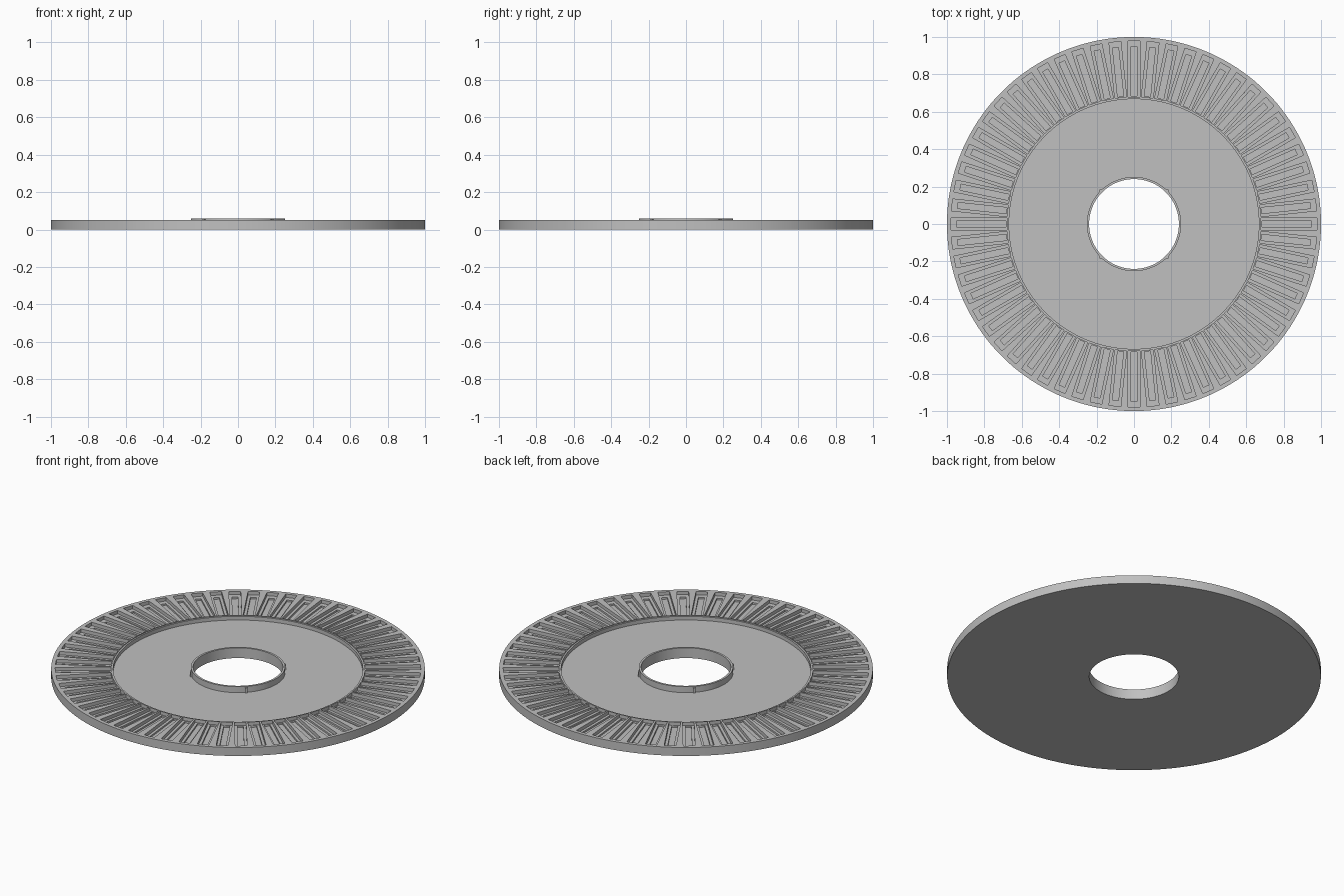
import bpy, bmesh, math
from mathutils import Matrix

if "Cube" in bpy.data.objects:
    bpy.data.objects.remove(bpy.data.objects["Cube"])

SLOTS = 60
SEGMENTS = 180

grey = bpy.data.materials.new("plain_grey")
grey.diffuse_color = (0.53, 0.53, 0.53, 1)
grey.use_nodes = True
grey.node_tree.nodes["Principled BSDF"].inputs["Base Color"].default_value = grey.diffuse_color


def make_object(name, bm):
    bmesh.ops.recalc_face_normals(bm, faces=bm.faces)
    mesh = bpy.data.meshes.new(name)
    bm.to_mesh(mesh)
    bm.free()
    mesh.materials.append(grey)
    ob = bpy.data.objects.new(name, mesh)
    bpy.context.collection.objects.link(ob)
    return ob


def lathe(name, profile):
    """Revolve a closed (radius, height) outline around z."""
    bm = bmesh.new()
    rings = []
    for i in range(SEGMENTS):
        a = 2 * math.pi * i / SEGMENTS
        rings.append([bm.verts.new((r * math.cos(a), r * math.sin(a), z)) for r, z in profile])
    n = len(profile)
    for i in range(SEGMENTS):
        p, q = rings[i], rings[(i + 1) % SEGMENTS]
        for j in range(n):
            k = (j + 1) % n
            bm.faces.new((p[j], q[j], q[k], p[k]))
    return make_object(name, bm)


def radial_boxes(name, count, r0, r1, width, z0, z1, start=0.0):
    """Ring of boxes pointing outward."""
    bm = bmesh.new()
    for i in range(count):
        m = (Matrix.Rotation(start + 2 * math.pi * i / count, 4, 'Z')
             @ Matrix.Translation(((r0 + r1) / 2, 0, (z0 + z1) / 2))
             @ Matrix.Diagonal((r1 - r0, width, z1 - z0, 1)))
        bmesh.ops.create_cube(bm, size=1, matrix=m)
    return make_object(name, bm)


def cut(target, cutter):
    mod = target.modifiers.new("cut", 'BOOLEAN')
    mod.operation = 'DIFFERENCE'
    mod.solver = 'EXACT'
    mod.object = cutter
    bpy.context.view_layer.objects.active = target
    bpy.ops.object.modifier_apply(modifier=mod.name)
    bpy.data.objects.remove(cutter)


def smooth(ob):
    bpy.ops.object.select_all(action='DESELECT')
    ob.select_set(True)
    bpy.context.view_layer.objects.active = ob
    bpy.ops.object.shade_smooth_by_angle(angle=math.radians(30))


# Disc with sunken middle, low inner lip, raised outer band and hub collar
disc = lathe("disc", [
    (0.24, 0.0), (1.0, 0.0), (1.0, 0.05), (0.677, 0.05), (0.677, 0.047),
    (0.668, 0.047), (0.668, 0.025), (0.252, 0.025), (0.252, 0.06), (0.24, 0.06)])

# Stepped radial pockets in the outer band
cut(disc, radial_boxes("pocket_cutter", SLOTS, 0.68, 0.978, 0.063, 0.03, 0.08))
cut(disc, radial_boxes("inner_pocket_cutter", SLOTS, 0.685, 0.948, 0.032, 0.02, 0.07))
smooth(disc)

# Four small tabs on the hub collar
radial_boxes("hub_tabs", 4, 0.246, 0.26, 0.014, 0.024, 0.055, math.pi / 4)
